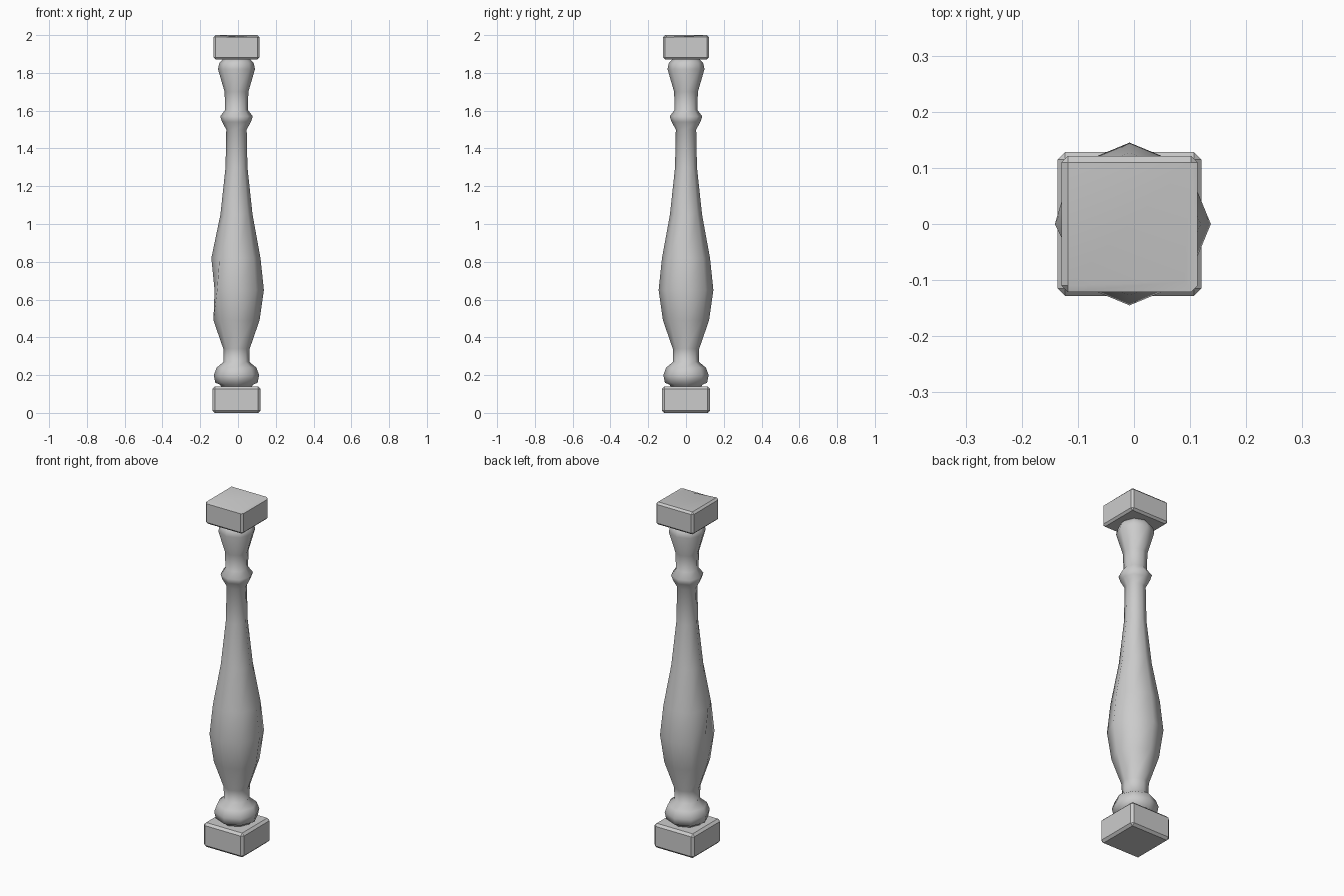
import bpy, bmesh, math
from mathutils import Vector

if "Cube" in bpy.data.objects:
    bpy.data.objects.remove(bpy.data.objects["Cube"], do_unlink=True)

CX = -0.008  # axis of the turned shaft

stone = bpy.data.materials.new("pale_grey")
stone.use_nodes = True
stone.diffuse_color = (0.6, 0.6, 0.6, 1)
stone.node_tree.nodes["Principled BSDF"].inputs["Base Color"].default_value = (0.6, 0.6, 0.6, 1)


def finish(name, bm, angle):
    bmesh.ops.recalc_face_normals(bm, faces=bm.faces[:])
    mesh = bpy.data.meshes.new(name)
    bm.to_mesh(mesh)
    bm.free()
    mesh.materials.append(stone)
    obj = bpy.data.objects.new(name, mesh)
    bpy.context.collection.objects.link(obj)
    bpy.ops.object.select_all(action='DESELECT')
    obj.select_set(True)
    bpy.context.view_layer.objects.active = obj
    bpy.ops.object.shade_smooth_by_angle(angle=math.radians(angle))
    return obj


def turned(name, profile, sides=8, dents={}):
    """Turn a (radius, height) profile; dents moves the left-hand vertex of a ring."""
    bm = bmesh.new()
    rings = []
    for i, (r, z) in enumerate(profile):
        ring = []
        for k in range(sides):
            a = 2 * math.pi * k / sides
            rad = dents.get(i, r) if k == sides // 2 else r
            ring.append(bm.verts.new((CX + rad * math.cos(a), rad * math.sin(a), z)))
        rings.append(ring)
    for lo, hi in zip(rings, rings[1:]):
        for k in range(sides):
            n = (k + 1) % sides
            bm.faces.new((lo[k], lo[n], hi[n], hi[k]))
    bm.faces.new(rings[0][::-1])
    bm.faces.new(rings[-1])
    return finish(name, bm, 80)


def block(name, half, z0, z1, bevel, worn=False):
    """Square block with chamfered edges, optionally with a worn top corner."""
    bm = bmesh.new()
    bmesh.ops.create_cube(bm, size=1)
    for v in bm.verts:
        v.co = Vector((CX + v.co.x * 2 * half, v.co.y * 2 * half,
                       (z0 + z1) / 2 + v.co.z * (z1 - z0)))
    bmesh.ops.bevel(bm, geom=bm.edges[:], offset=bevel, segments=1,
                    affect='EDGES', profile=0.5)
    if worn:
        for v in bm.verts:
            if v.co.z > z1 - 0.001 and v.co.x > 0 and v.co.y < 0:
                v.co += Vector((-0.012, 0.008, -0.012))
    return finish(name, bm, 30)


# Square ends
block("base_block", 0.128, 0.0, 0.14, 0.013)
block("top_block", 0.121, 1.87, 2.0, 0.011, worn=True)

# Turned shaft: foot bulb, belly, neck, collar, flared head
shaft = [(0.08, 0.13), (0.085, 0.148), (0.112, 0.16), (0.12, 0.2), (0.105, 0.24),
         (0.068, 0.27), (0.07, 0.34), (0.122, 0.49), (0.145, 0.65), (0.127, 0.82),
         (0.085, 1.05), (0.058, 1.3), (0.054, 1.5), (0.076, 1.54), (0.086, 1.57),
         (0.06, 1.605), (0.063, 1.7), (0.098, 1.82), (0.092, 1.85), (0.07, 1.875)]
turned("shaft", shaft, dents={8: 0.116, 9: 0.133})
